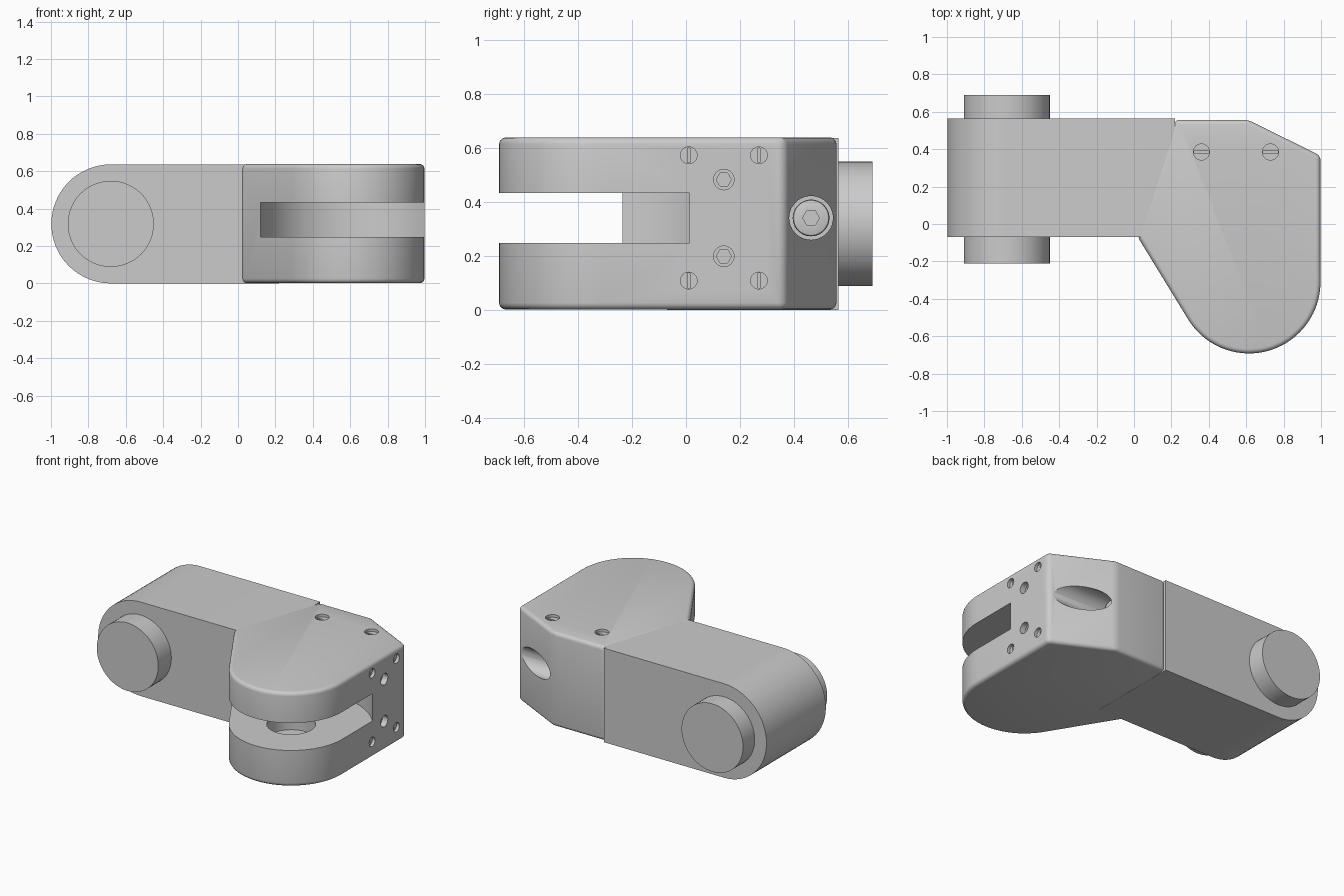
import bpy, bmesh, math
from mathutils import Vector

if "Cube" in bpy.data.objects:
    bpy.data.objects.remove(bpy.data.objects["Cube"])

ROT = {'X': (0, math.pi / 2, 0), 'Y': (math.pi / 2, 0, 0), 'Z': (0, 0, 0)}


def cylinder(name, axis, center, radius, length, sides=48):
    bpy.ops.mesh.primitive_cylinder_add(vertices=sides, radius=radius, depth=length,
                                        location=center, rotation=ROT[axis])
    ob = bpy.context.object
    ob.name = name
    return ob


def box(name, center, size):
    bpy.ops.mesh.primitive_cube_add(size=1, location=center)
    ob = bpy.context.object
    ob.name = name
    ob.scale = size
    return ob


def prism(name, points, direction):
    """Extrude a closed planar profile along a direction."""
    bm = bmesh.new()
    face = bm.faces.new([bm.verts.new(p) for p in points])
    new = bmesh.ops.extrude_face_region(bm, geom=[face])['geom']
    bmesh.ops.translate(bm, vec=Vector(direction),
                        verts=[v for v in new if isinstance(v, bmesh.types.BMVert)])
    bmesh.ops.recalc_face_normals(bm, faces=bm.faces)
    mesh = bpy.data.meshes.new(name)
    bm.to_mesh(mesh)
    bm.free()
    ob = bpy.data.objects.new(name, mesh)
    bpy.context.collection.objects.link(ob)
    return ob


def arc(cx, cy, r, a0, a1, n):
    return [(cx + r * math.cos(math.radians(a0 + (a1 - a0) * i / n)),
             cy + r * math.sin(math.radians(a0 + (a1 - a0) * i / n))) for i in range(n + 1)]


def cut(ob, cutters):
    for c in cutters:
        m = ob.modifiers.new("cut", 'BOOLEAN')
        m.operation, m.solver, m.object = 'DIFFERENCE', 'EXACT', c
        c.hide_render = True


def finish(ob):
    """Bake modifiers and shade smooth with sharp edges kept."""
    bpy.context.view_layer.update()
    dg = bpy.context.evaluated_depsgraph_get()
    mesh = bpy.data.meshes.new_from_object(ob.evaluated_get(dg))
    ob.modifiers.clear()
    ob.data = mesh
    bpy.ops.object.select_all(action='DESELECT')
    ob.select_set(True)
    bpy.context.view_layer.objects.active = ob
    bpy.ops.object.shade_smooth_by_angle(angle=math.radians(28))


# Arm: bar with a half-round end
H = 0.636
arm_profile = arc(-0.68, H / 2, H / 2, 90, 270, 32) + [(0.22, 0), (0.22, H)]
arm = prism("arm", [(x, -0.07, z) for x, z in arm_profile], (0, 0.635, 0))

# Pivot pin through the arm
pivot_pin = cylinder("pivot_pin", 'Y', (-0.68, 0.24, H / 2), 0.23, 0.90, 64)

# Fork head: teardrop outline with softened edges
CX, CY, R = 0.615, -0.31, 0.382
outline = (arc(CX, CY, R, 211.3, 360, 40)
           + [(CX + R, 0.365), (0.61, 0.557), (0.22, 0.557), (0.02, -0.07)])
head = prism("fork_head", [(x, y, 0.001) for x, y in outline], (0, 0, 0.637))
bev = head.modifiers.new("soften", 'BEVEL')
bev.width, bev.segments, bev.limit_method = 0.025, 4, 'ANGLE'
bev.angle_limit = math.radians(20)

# Slot between the tines and the blind axle hole in both tines
slot = cylinder("slot_cutter", 'Z', (CX, CY, 0.34), 0.5, 0.185, 96)
axle = cylinder("axle_cutter", 'Z', (CX, CY, 0.34), 0.15, 0.40)
cut(arm, [slot])
head_cuts = [slot, axle]

# Slotted screw recesses on the top face
for x in (0.36, 0.73):
    head_cuts += [cylinder("screw_cutter", 'Z', (x, 0.385, 0.65), 0.043, 0.06, 32),
                  box("groove_cutter", (x, 0.385, 0.635), (0.08, 0.012, 0.06))]

# Slotted screws at the corners of the side face, hex screws between them
FX = CX + R
for y in (0.01, 0.27):
    for z in (0.108, 0.572):
        head_cuts += [cylinder("screw_cutter", 'X', (FX, y, z), 0.031, 0.04, 32),
                      box("groove_cutter", (FX, y, z), (0.06, 0.008, 0.055))]
for z in (0.198, 0.482):
    head_cuts += [cylinder("counterbore_cutter", 'X', (FX, 0.14, z), 0.038, 0.08, 32),
                  cylinder("hex_cutter", 'X', (FX, 0.14, z), 0.028, 0.14, 6)]

# Deep counterbore running into the slanted face
bore_y, bore_z = 0.463, 0.34
head_cuts.append(cylinder("bore_cutter", 'X', (0.80, bore_y, bore_z), 0.081, 0.60, 48))
cut(head, head_cuts)

# Clamp bolt with hex socket at the bottom of the counterbore
bolt = cylinder("clamp_bolt", 'X', (0.53, bore_y, bore_z), 0.068, 0.10, 48)
bolt_bevel = bolt.modifiers.new("soften", 'BEVEL')
bolt_bevel.width, bolt_bevel.segments, bolt_bevel.limit_method = 0.01, 2, 'ANGLE'
hexcut = cylinder("hex_cutter", 'X', (0.58, bore_y, bore_z), 0.031, 0.08, 6)
cut(bolt, [hexcut])

for part in (arm, pivot_pin, head, bolt):
    finish(part)
for c in set(head_cuts + [hexcut]):
    bpy.data.objects.remove(c)
